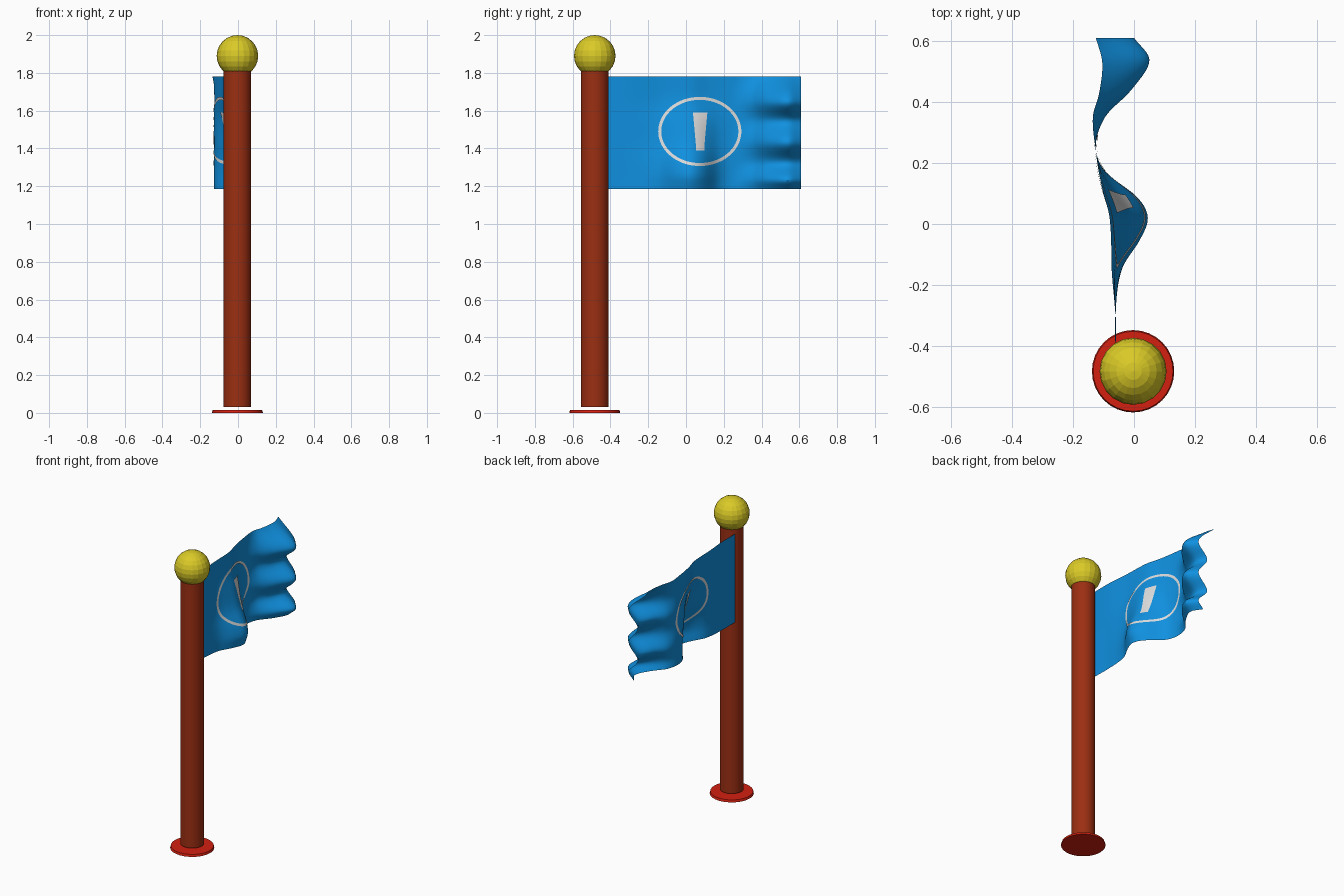
import bpy, bmesh, math

cube = bpy.data.objects.get("Cube")
if cube:
    bpy.data.objects.remove(cube, do_unlink=True)


def material(name, colour):
    mat = bpy.data.materials.new(name)
    mat.use_nodes = True
    mat.diffuse_color = (*colour, 1)
    mat.node_tree.nodes["Principled BSDF"].inputs["Base Color"].default_value = (*colour, 1)
    return mat


RUST = material("rust_brown", (0.33, 0.028, 0.006))
RED = material("bright_red", (0.65, 0.014, 0.005))
YELLOW = material("golden_yellow", (0.70, 0.59, 0.02))
BLUE = material("sky_blue", (0.005, 0.28, 0.74))
WHITE = material("pale_grey", (0.72, 0.72, 0.72))

POLE_X, POLE_Y = -0.003, -0.483


def finish(obj, name, mat, smooth=True):
    obj.name = obj.data.name = name
    obj.data.materials.append(mat)
    if smooth:
        bpy.ops.object.select_all(action='DESELECT')
        obj.select_set(True)
        bpy.context.view_layer.objects.active = obj
        bpy.ops.object.shade_smooth_by_angle(angle=math.radians(40))
    return obj


def cylinder(name, radius, low, high, sides, mat):
    bpy.ops.mesh.primitive_cylinder_add(vertices=sides, radius=radius, depth=high - low,
                                        location=(POLE_X, POLE_Y, (low + high) / 2))
    return finish(bpy.context.object, name, mat)


def sheet(name, mat, columns, rows, point):
    """Surface of columns x rows quads, placed by point(u, v) with u, v in 0..1."""
    bm = bmesh.new()
    grid = [[bm.verts.new(point(i / columns, j / rows)) for j in range(rows + 1)]
            for i in range(columns + 1)]
    for a, b in zip(grid, grid[1:]):
        for j in range(rows):
            bm.faces.new((a[j], b[j], b[j + 1], a[j + 1]))
    bmesh.ops.remove_doubles(bm, verts=bm.verts, dist=0.00001)
    mesh = bpy.data.meshes.new(name)
    bm.to_mesh(mesh)
    bm.free()
    obj = bpy.data.objects.new(name, mesh)
    bpy.context.collection.objects.link(obj)
    return finish(obj, name, mat)


def curve(keys):
    """Smooth function through (position, value) keys."""
    def slope(i):
        a, b = keys[max(i - 1, 0)], keys[min(i + 1, len(keys) - 1)]
        return (b[1] - a[1]) / (b[0] - a[0])

    def value(t):
        t = min(max(t, keys[0][0]), keys[-1][0])
        i = 0
        while i < len(keys) - 2 and t > keys[i + 1][0]:
            i += 1
        (t0, v0), (t1, v1) = keys[i], keys[i + 1]
        h = t1 - t0
        s = (t - t0) / h
        r = 1 - s
        return (v0 * (1 + 2 * s) * r * r + slope(i) * h * s * r * r
                + v1 * (3 - 2 * s) * s * s - slope(i + 1) * h * r * s * s)
    return value


# Pole, ball and foot
cylinder("pole", 0.073, 0.03, 1.83, 32, RUST)
bpy.ops.mesh.primitive_uv_sphere_add(segments=20, ring_count=12, radius=0.11,
                                     location=(POLE_X, POLE_Y, 1.89))
finish(bpy.context.object, "top_ball", YELLOW, smooth=False)
foot = cylinder("foot_disc", 0.135, 0, 0.015, 32, RED)
for vert in foot.data.vertices:
    if vert.co.z > 0:
        vert.co.x *= 0.97
        vert.co.y *= 0.97

# Flag folds: hem line along the top, one low bulge mid-cloth, three at the free end
LOW, HIGH, NEAR, FAR = 1.185, 1.78, -0.45, 0.61
hem = curve([(-0.45, -0.06), (-0.3, -0.06), (-0.15, -0.072), (0.02, -0.08), (0.12, -0.105),
             (0.24, -0.125), (0.35, -0.135), (0.43, -0.114), (0.53, -0.104), (0.61, -0.125)])
mid_reach = curve([(-0.45, 0), (-0.3, 0), (-0.15, 0.035), (-0.05, 0.1), (0.02, 0.13),
                   (0.09, 0.11), (0.17, 0.025), (0.24, 0), (0.61, 0)])
mid_shape = curve([(1.185, 0.85), (1.25, 1), (1.32, 0.88), (1.43, 0.55), (1.55, 0.28),
                   (1.66, 0.08), (1.78, 0)])
end_reach = curve([(-0.45, 0), (0.24, 0), (0.35, 0.04), (0.45, 0.11), (0.54, 0.155), (0.61, 0.125)])
end_shape = curve([(1.185, 0.7), (1.235, 1), (1.325, 0.45), (1.43, 1), (1.545, 0.45),
                   (1.65, 1), (1.78, 0)])


def cloth(y, z, lift=0.0):
    x = hem(y) + mid_reach(y) * mid_shape(z) + end_reach(y) * end_shape(z)
    return (x + lift, y, z)


sheet("flag_cloth", BLUE, 90, 54,
      lambda u, v: cloth(NEAR + u * (FAR - NEAR), LOW + v * (HIGH - LOW)))

# Emblem on both faces: oval ring and a tapered bar
for side, lift in (("left", 0.004), ("right", -0.004)):
    def ring(u, v):
        angle = math.tau * u
        inset = 0.016 * v
        return cloth(0.073 + (0.22 - inset) * math.cos(angle),
                     1.49 + (0.183 - inset) * math.sin(angle), lift)

    def bar(u, v):
        half = 0.022 + 0.018 * max(0.0, v - 0.1)
        return cloth(0.075 + (2 * u - 1) * half, 1.39 + 0.2 * v, lift)

    sheet("emblem_ring_" + side, WHITE, 96, 2, ring)
    sheet("emblem_bar_" + side, WHITE, 6, 20, bar)
